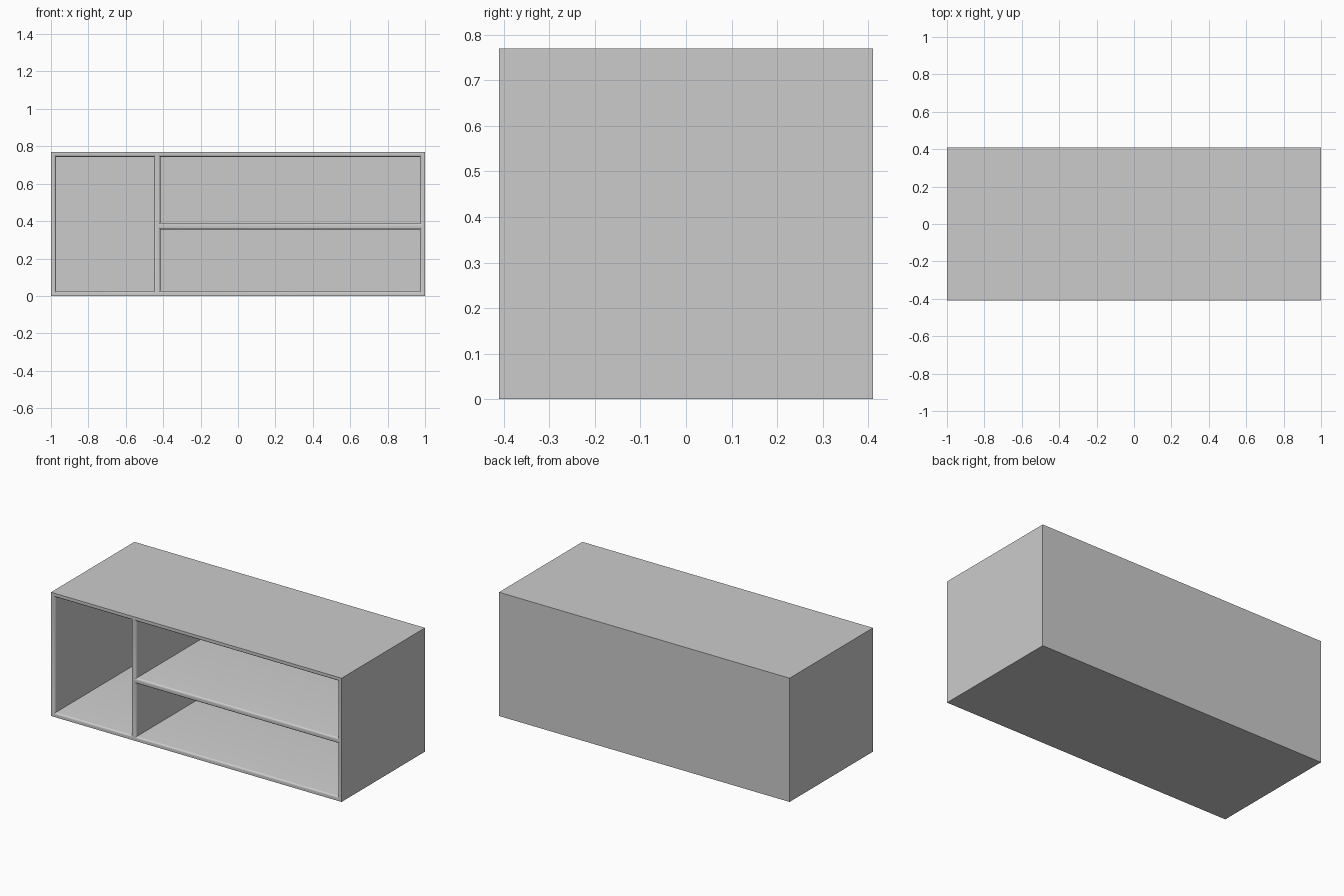
import bpy, bmesh
from math import sin, cos, pi

cube = bpy.data.objects.get("Cube")
if cube:
    bpy.data.objects.remove(cube)

W, D, H = 2.0, 0.82, 0.77      # overall size
BACK = 0.01                    # back panel thickness
LIP, STEPS = 0.013, 4          # rounding of the openings' front edges
FRONT, REAR = -D / 2, D / 2

grey = bpy.data.materials.new("plain grey")
grey.use_nodes = True
colour = (0.6, 0.6, 0.6, 1)
grey.diffuse_color = colour
grey.node_tree.nodes["Principled BSDF"].inputs["Base Color"].default_value = colour


def finish(name, bm):
    bmesh.ops.recalc_face_normals(bm, faces=bm.faces)
    mesh = bpy.data.meshes.new(name)
    bm.to_mesh(mesh)
    bm.free()
    mesh.materials.append(grey)
    obj = bpy.data.objects.new(name, mesh)
    bpy.context.collection.objects.link(obj)
    return obj


def loft(name, sections):
    """Join upright rectangles (y, x0, x1, z0, z1) into a closed solid."""
    bm = bmesh.new()
    loops = [[bm.verts.new((x, y, z)) for x, z in
              ((x0, z0), (x1, z0), (x1, z1), (x0, z1))]
             for y, x0, x1, z0, z1 in sections]
    for a, b in zip(loops, loops[1:]):
        for i in range(4):
            j = (i + 1) % 4
            bm.faces.new((a[i], a[j], b[j], b[i]))
    bm.faces.new(loops[0])
    bm.faces.new(loops[-1])
    return finish(name, bm)


def board(name, y0, y1):
    return loft(name, [(y, -W / 2, W / 2, 0, H) for y in (y0, y1)])


def opening(name, x0, x1, z0, z1):
    """Compartment volume that flares to a rounded lip at the front."""
    def section(y, g):
        return (y, x0 - g, x1 + g, z0 - g, z1 + g)
    angles = [pi / 2 * i / STEPS for i in range(STEPS + 1)]
    sections = [section(FRONT - 0.05, LIP)]
    sections += [section(FRONT + LIP * (1 - cos(a)), LIP * (1 - sin(a))) for a in angles]
    sections.append(section(REAR - BACK, 0))
    return loft(name, sections)


# Carcass with one tall and two wide compartments
carcass = board("cabinet_carcass", FRONT, REAR - BACK)
compartments = {
    "tall_opening": (-0.973, -0.449, 0.026, 0.744),
    "upper_opening": (-0.415, 0.973, 0.39, 0.744),
    "lower_opening": (-0.415, 0.973, 0.026, 0.356),
}
cutters = [opening(n, *size) for n, size in compartments.items()]
for cutter in cutters:
    mod = carcass.modifiers.new(cutter.name, 'BOOLEAN')
    mod.operation = 'DIFFERENCE'
    mod.solver = 'EXACT'
    mod.object = cutter

# Back panel closes the compartments
board("back_panel", REAR - BACK, REAR)

# Apply the cuts, drop the cutters and smooth the rounded lips
bpy.ops.object.select_all(action='DESELECT')
carcass.select_set(True)
bpy.context.view_layer.objects.active = carcass
for mod in list(carcass.modifiers):
    bpy.ops.object.modifier_apply(modifier=mod.name)
for cutter in cutters:
    bpy.data.objects.remove(cutter)
bpy.ops.object.shade_smooth_by_angle(angle=pi / 6)
